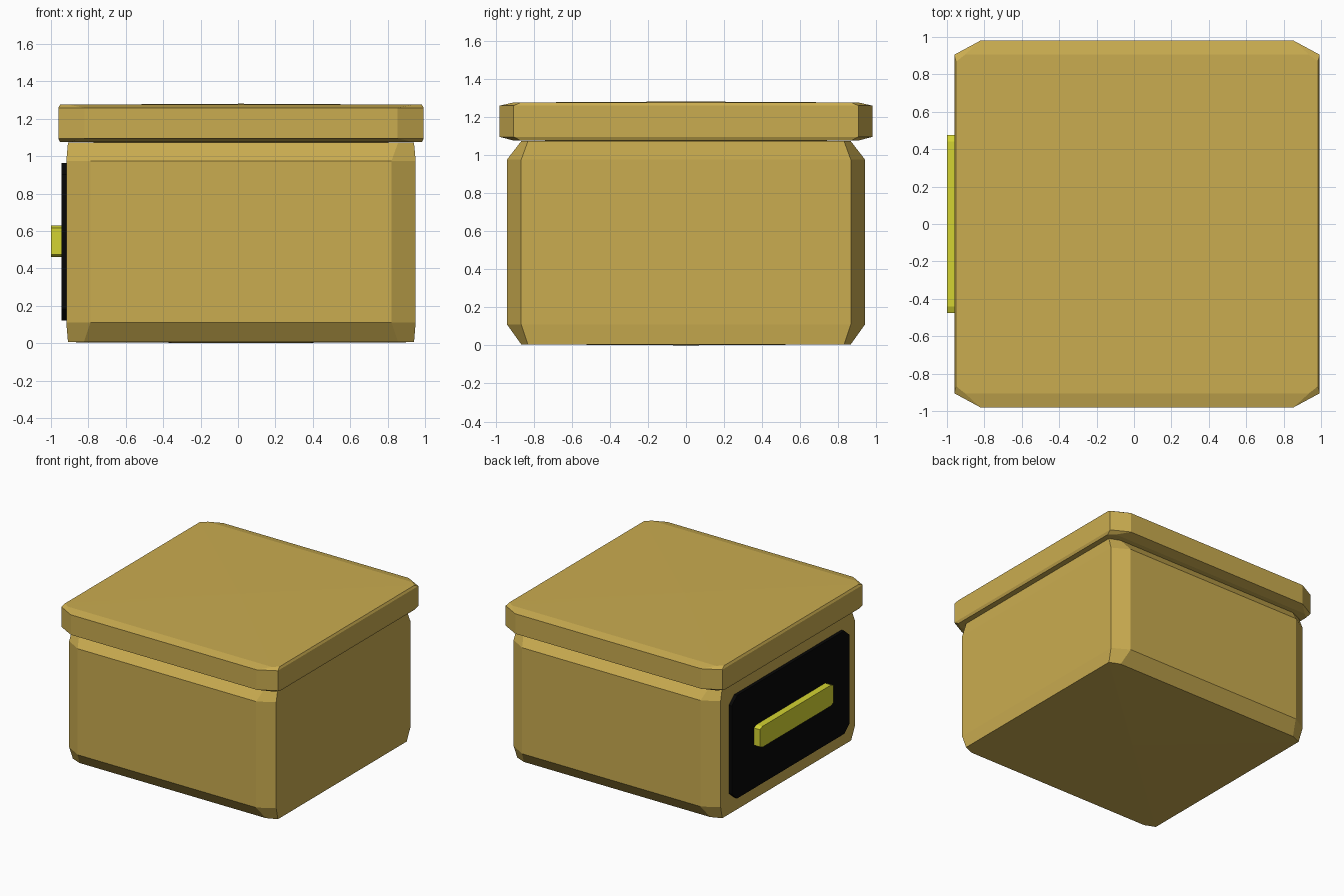
import bpy, bmesh

cube = bpy.data.objects.get("Cube")
if cube:
    bpy.data.objects.remove(cube, do_unlink=True)


def material(name, rgb):
    mat = bpy.data.materials.new(name)
    mat.use_nodes = True
    mat.diffuse_color = (*rgb, 1)
    mat.node_tree.nodes["Principled BSDF"].inputs["Base Color"].default_value = (*rgb, 1)
    return mat


def octagon(hx, hy, ix, iy):
    """Rectangle of half sizes hx, hy whose corners are cut back to ix, iy."""
    return [(hx, -iy), (hx, iy), (ix, hy), (-ix, hy),
            (-hx, iy), (-hx, -iy), (-ix, -hy), (ix, -hy)]


def loft(name, rings, mat, dome=0.0):
    """Skin a stack of rings and close both ends, each raised by dome."""
    bm = bmesh.new()
    loops = [[bm.verts.new(p) for p in ring] for ring in rings]
    for a, b in zip(loops, loops[1:]):
        for i in range(len(a)):
            j = (i + 1) % len(a)
            bm.faces.new((a[i], a[j], b[j], b[i]))
    for loop, lift in ((loops[0], -dome), (loops[-1], dome)):
        cap = bm.faces.new(loop)
        if dome:
            centre = bmesh.ops.poke(bm, faces=[cap])["verts"][0]
            centre.co.z += lift
    bmesh.ops.recalc_face_normals(bm, faces=bm.faces)
    mesh = bpy.data.meshes.new(name)
    bm.to_mesh(mesh)
    bm.free()
    mesh.materials.append(mat)
    obj = bpy.data.objects.new(name, mesh)
    bpy.context.collection.objects.link(obj)
    return obj


def chest_part(name, outer, inner, heights, mat):
    """Chamfered box: narrow outline at the ends, full outline between."""
    outlines = (inner, outer, outer, inner)
    rings = [[(x + 0.016, y, z) for x, y in octagon(*o)]
             for o, z in zip(outlines, heights)]
    return loft(name, rings, mat, dome=0.005)


def side_plate(name, outline, z, xs, mat):
    """Cut-cornered plate standing on the -x side."""
    rings = [[(x, a, z + b) for a, b in octagon(*outline)] for x in xs]
    return loft(name, rings, mat)


tan = material("tan", (0.59, 0.413, 0.08))
black = material("black", (0.002, 0.002, 0.002))
yellow = material("yellow", (0.658, 0.658, 0.032))

# Body and overhanging lid
chest_part("body", (0.934, 0.94, 0.805, 0.865), (0.925, 0.865, 0.84, 0.83),
           (0.005, 0.11, 0.975, 1.072), tan)
chest_part("lid", (0.977, 0.98, 0.838, 0.905), (0.967, 0.905, 0.92, 0.868),
           (1.075, 1.095, 1.258, 1.275), tan)

# Dark side panel with its handle bar
side_plate("side_panel", (0.76, 0.42, 0.69, 0.36), 0.542, (-0.9, -0.945), black)
side_plate("handle", (0.475, 0.085, 0.442, 0.07), 0.545, (-0.93, -1.0), yellow)
